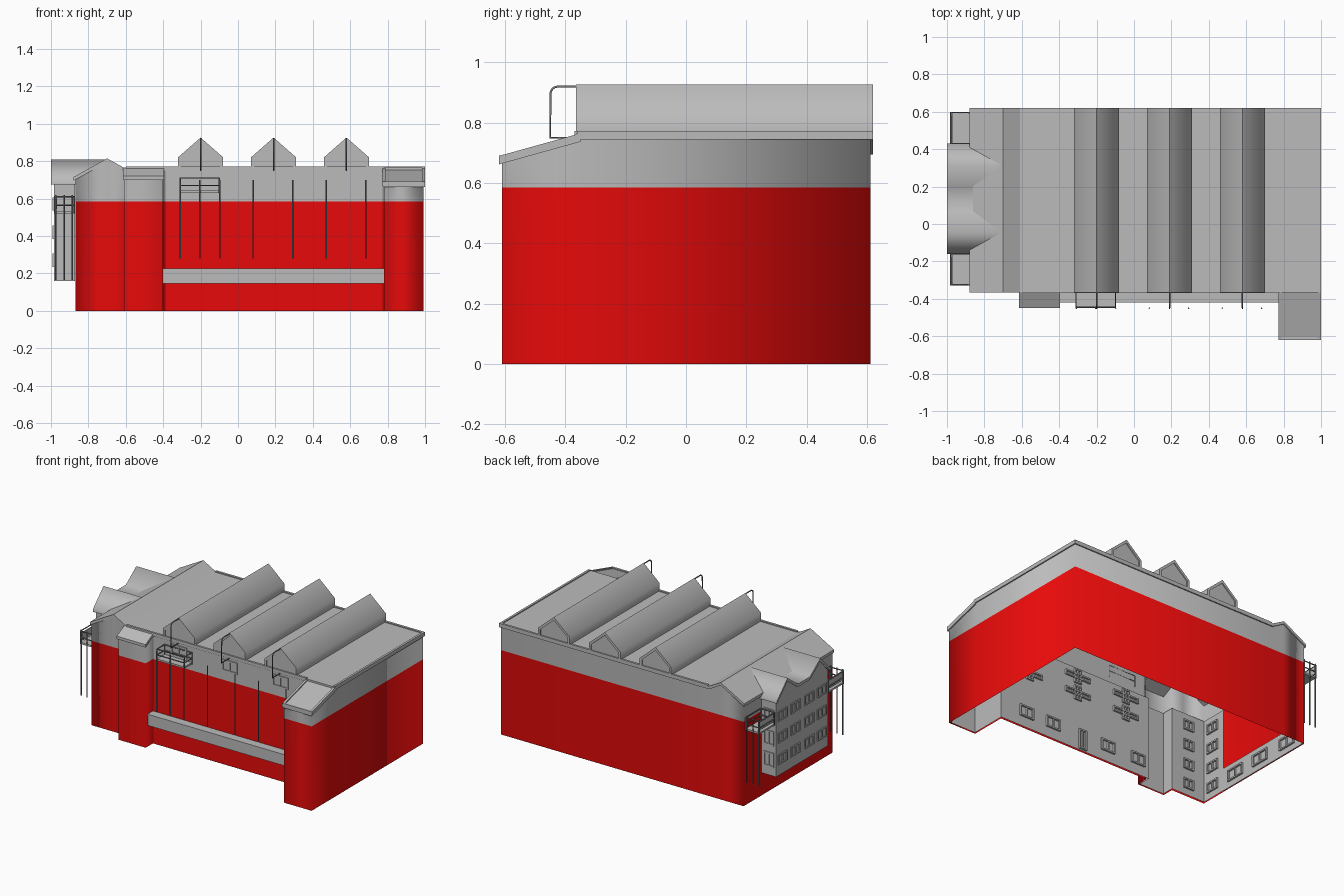
import bpy, math
from mathutils import Vector

cube = bpy.data.objects.get("Cube")
if cube:
    bpy.data.objects.remove(cube, do_unlink=True)


def material(name, rgb):
    m = bpy.data.materials.new(name)
    m.use_nodes = True
    m.diffuse_color = (*rgb, 1)
    m.node_tree.nodes["Principled BSDF"].inputs["Base Color"].default_value = (*rgb, 1)
    return m


RED = material("red", (0.8, 0.003, 0.003))
GREY = material("grey", (0.5, 0.5, 0.5))
METAL = material("dark_grey", (0.2, 0.2, 0.2))


def mesh(name, verts, faces, *mats):
    me = bpy.data.meshes.new(name)
    me.from_pydata(verts, [], faces)
    for m in mats:
        me.materials.append(m)
    ob = bpy.data.objects.new(name, me)
    bpy.context.collection.objects.link(ob)
    return ob


def boxes(name, pairs, mat=GREY):
    """One object made of boxes, each given by two opposite corners."""
    verts, faces = [], []
    for a, b in pairs:
        n = len(verts)
        verts += [(x, y, z) for x in (a[0], b[0]) for y in (a[1], b[1]) for z in (a[2], b[2])]
        faces += [[n + i for i in f] for f in
                  ((0, 1, 3, 2), (4, 6, 7, 5), (0, 4, 5, 1), (2, 3, 7, 6), (0, 2, 6, 4), (1, 5, 7, 3))]
    return mesh(name, verts, faces, mat)


def prism(name, profile, axis, a, b, mat=GREY):
    """Extrude a (horizontal, z) profile along x or y."""
    def place(p, t):
        return (t, p[0], p[1]) if axis == "x" else (p[0], t, p[1])
    n = len(profile)
    verts = [place(p, t) for t in (a, b) for p in profile]
    faces = [(i, (i + 1) % n, n + (i + 1) % n, n + i) for i in range(n)]
    faces += [tuple(range(n))[::-1], tuple(range(n, 2 * n))]
    ob = mesh(name, verts, faces, mat)
    import bmesh
    bm = bmesh.new()
    bm.from_mesh(ob.data)
    bmesh.ops.recalc_face_normals(bm, faces=bm.faces)
    bm.to_mesh(ob.data)
    bm.free()
    return ob


def slab(name, line, axis, a, b, t=0.02):
    """Roof sheet following a top line."""
    return prism(name, line + [(h, z - t) for h, z in reversed(line)], axis, a, b)


def smooth(ob, angle):
    bpy.ops.object.select_all(action="DESELECT")
    ob.select_set(True)
    bpy.context.view_layer.objects.active = ob
    bpy.ops.object.shade_smooth_by_angle(angle=math.radians(angle))


def pipe(name, points, r=0.004):
    cu = bpy.data.curves.new(name, "CURVE")
    cu.dimensions = "3D"
    cu.bevel_depth, cu.bevel_resolution, cu.use_fill_caps = r, 1, True
    sp = cu.splines.new("POLY")
    sp.points.add(len(points) - 1)
    for p, co in zip(sp.points, points):
        p.co = (*co, 1)
    cu.materials.append(METAL)
    ob = bpy.data.objects.new(name, cu)
    bpy.context.collection.objects.link(ob)
    return ob


def frame(axis, plane, out, c, z, w, h, t=0.01):
    """Window frame boxes on a wall plane: jambs, sill, head and centre bar."""
    bars = [(-w, -h, t - w, h), (w - t, -h, w, h), (-w, -h, w, t - h), (-w, h - t, w, h),
            (-t / 3, -h, t / 3, h)]
    def corner(u, v, d):
        return (plane + d, c + u, z + v) if axis == "x" else (c + u, plane + d, z + v)
    return [(corner(u, v, 0), corner(p, q, out)) for u, v, p, q in bars]


# Outer walls: red below, grey above, open underneath
BAND = 0.585
plan = [(-0.87, -0.36, 0.71), (-0.70, -0.36, 0.80), (-0.61, -0.36, 0.755), (-0.61, -0.44, 0.71),
        (-0.40, -0.44, 0.71), (-0.40, -0.36, 0.755), (-0.38, -0.36, 0.755), (0.76, -0.36, 0.755),
        (0.78, -0.36, 0.755), (0.78, -0.61, 0.68), (0.992, -0.61, 0.68), (0.992, -0.35, 0.755),
        (0.992, 0.612, 0.755), (-0.60, 0.612, 0.755), (-0.70, 0.612, 0.80), (-0.87, 0.612, 0.71)]
n = len(plan)
verts = [(x, y, z) for lvl in range(3) for x, y, z in [(p[0], p[1], (0, BAND, p[2])[lvl]) for p in plan]]
faces = [(k * n + i, k * n + (i + 1) % n, (k + 1) * n + (i + 1) % n, (k + 1) * n + i)
         for k in range(2) for i in range(n)]
walls = mesh("outer_walls", verts, faces, RED, GREY)
for f in walls.data.polygons:
    f.use_smooth = True
    f.material_index = int(f.center.z > BAND)
wn = walls.modifiers.new("area_normals", "WEIGHTED_NORMAL")
wn.mode = "FACE_AREA"

# Inner facade behind the front and the side
inner = [(-0.86, -0.16), (-0.86, -0.345), (-0.60, -0.345), (-0.60, -0.43), (-0.41, -0.43),
         (-0.41, -0.345), (0.79, -0.345), (0.79, -0.60), (0.98, -0.60)]
m = len(inner)
mesh("inner_facade", [(x, y, z) for z in (0, 0.58) for x, y in inner],
     [(i, i + 1, m + i + 1, m + i) for i in range(m - 1)], GREY)
boxes("inner_side_strip", [((-0.865, -0.16, 0), (-0.86, 0.60, 0.16))])

# Inner windows: ground row, cross-shaped stair windows, side column
wins = []
for x in (0.585, 0.37, -0.075, -0.32):
    wins += frame("y", -0.345, 0.012, x, 0.11, 0.055, 0.04)
wins += frame("y", -0.345, 0.012, 0.13, 0.08, 0.03, 0.07)
for x in (-0.22, 0.17, 0.56):
    for z in (0.40, 0.52):
        wins += frame("y", -0.345, 0.012, x, z, 0.10, 0.018)
        wins += frame("y", -0.345, 0.012, x, z, 0.028, 0.05)
for z in (0.08, 0.22, 0.36, 0.50):
    wins += frame("y", -0.345, 0.012, -0.73, z, 0.04, 0.035)
    wins += frame("x", -0.86, 0.012, -0.26, z, 0.05, 0.035)
for y in (-0.04, 0.2, 0.46):
    wins += frame("x", -0.86, 0.012, y, 0.08, 0.07, 0.04)
boxes("inner_windows", wins)

# Main roof with the raised ridge at one end, and edge trim
slab("main_roof", [(-0.88, 0.715), (-0.70, 0.815), (-0.61, 0.765), (1.0, 0.765)], "y", -0.365, 0.62)
boxes("roof_trim", [((-0.60, 0.605, 0.755), (1.0, 0.62, 0.772)), ((0.985, -0.36, 0.755), (1.0, 0.62, 0.772)),
                    ((-0.60, -0.37, 0.75), (0.78, -0.355, 0.772))])
slab("projection_roof", [(-0.45, 0.72), (-0.36, 0.765)], "x", -0.615, -0.395)

# Wing roof with raised rim
slope = [(-0.62, 0.69), (-0.35, 0.765)]
slab("wing_roof", [(y, z - 0.008) for y, z in slope], "x", 0.775, 1.0)
for x in (0.773, 0.985):
    slab("wing_roof_rim", slope, "x", x, x + 0.015)
boxes("wing_front_rim", [((0.773, -0.62, 0.668), (1.0, -0.605, 0.692))])

# Three long roof lights with gabled ends, hoops and down pipes
for i, x in enumerate((-0.2, 0.19, 0.58)):
    body = [(x - 0.105, 0.75), (x + 0.105, 0.75), (x + 0.105, 0.815), (x, 0.905), (x - 0.105, 0.815)]
    prism("roof_light_walls", body, "y", -0.36, 0.612)
    top = [(x - 0.121, 0.765), (x - 0.121, 0.82), (x, 0.926), (x + 0.121, 0.82), (x + 0.121, 0.765)]
    low = [(x + 0.105, 0.765), (x + 0.105, 0.812), (x, 0.903), (x - 0.105, 0.812), (x - 0.105, 0.765)]
    smooth(prism("roof_light_cover", top + low, "y", -0.365, 0.62), 60)
    boxes("roof_light_window", frame("y", -0.36, -0.006, x, 0.69, 0.06, 0.04))
    arc = [(x, -0.425 - 0.025 * math.sin(a), 0.895 + 0.025 * math.cos(a))
           for a in (j * math.pi / 8 for j in range(5))]
    pipe("ridge_hoop", [(x, -0.355, 0.92)] + arc + [(x, -0.45, 0.75), (x, -0.36, 0.75)])
    for s in (-0.108, 0.102):
        pipe("down_pipe", [(x + s, -0.45, 0.28), (x + s, -0.45, 0.70)])
pipe("centre_pipe", [(-0.205, -0.45, 0.28), (-0.205, -0.45, 0.70)])

# Front ledge
boxes("front_ledge", [((-0.40, -0.415, 0.145), (0.78, -0.355, 0.215))])
boxes("ledge_cap", [((-0.40, -0.42, 0.215), (0.78, -0.355, 0.225))])


def balcony(name, a, b, z, h):
    """Floor slab with a railing round its edge."""
    (x0, y0), (x1, y1) = a, b
    boxes(name + "_floor", [((x0, y0, z), (x1, y1, z + 0.012))])
    ring = [(x0, y0), (x1, y0), (x1, y1), (x0, y1), (x0, y0)]
    for lvl in (z + h * 0.5, z + h):
        pipe(name + "_rail", [(x, y, lvl) for x, y in ring])
    for x, y in ring[:4]:
        pipe(name + "_post", [(x, y, z), (x, y, z + h)])


balcony("front_balcony", (-0.31, -0.445), (-0.10, -0.362), 0.63, 0.08)

# Side bay with twin gables
peaks, bay_y = (-0.045, 0.315), (-0.16, 0.43)
line = [(bay_y[0], 0.695), (peaks[0], 0.81), (0.07, 0.725), (0.20, 0.725), (peaks[1], 0.81), (bay_y[1], 0.695)]
prism("bay_body", [(-0.15, 0.16)] + [(min(max(y, -0.15), 0.42), z - 0.015) for y, z in line] + [(0.42, 0.16)],
      "x", -0.985, -0.872)
smooth(slab("bay_roof", line, "x", -1.0, -0.71), 85)
wins = []
for z in (0.27, 0.42, 0.57):
    for y in (-0.08, 0.06, 0.21, 0.35):
        wins += frame("x", -0.985, -0.006, y, z, 0.05, 0.035)
    for y, d in ((0.42, 0.006), (-0.15, -0.006)):
        wins += frame("y", y, d, -0.93, z, 0.04, 0.05)
boxes("bay_windows", wins)

# Balconies on both sides of the bay, on tall posts
for y0, y1, edge in ((-0.325, -0.16, -0.325), (0.43, 0.595, 0.595)):
    balcony("side_balcony", (-0.98, y0), (-0.875, y1), 0.52, 0.09)
    boxes("balcony_panel", [((-0.975, y0 + 0.005, 0.545), (-0.968, y1, 0.60))])
    for x in (-0.975, -0.93, -0.885):
        pipe("balcony_leg", [(x, edge, 0.165), (x, edge, 0.62)])
